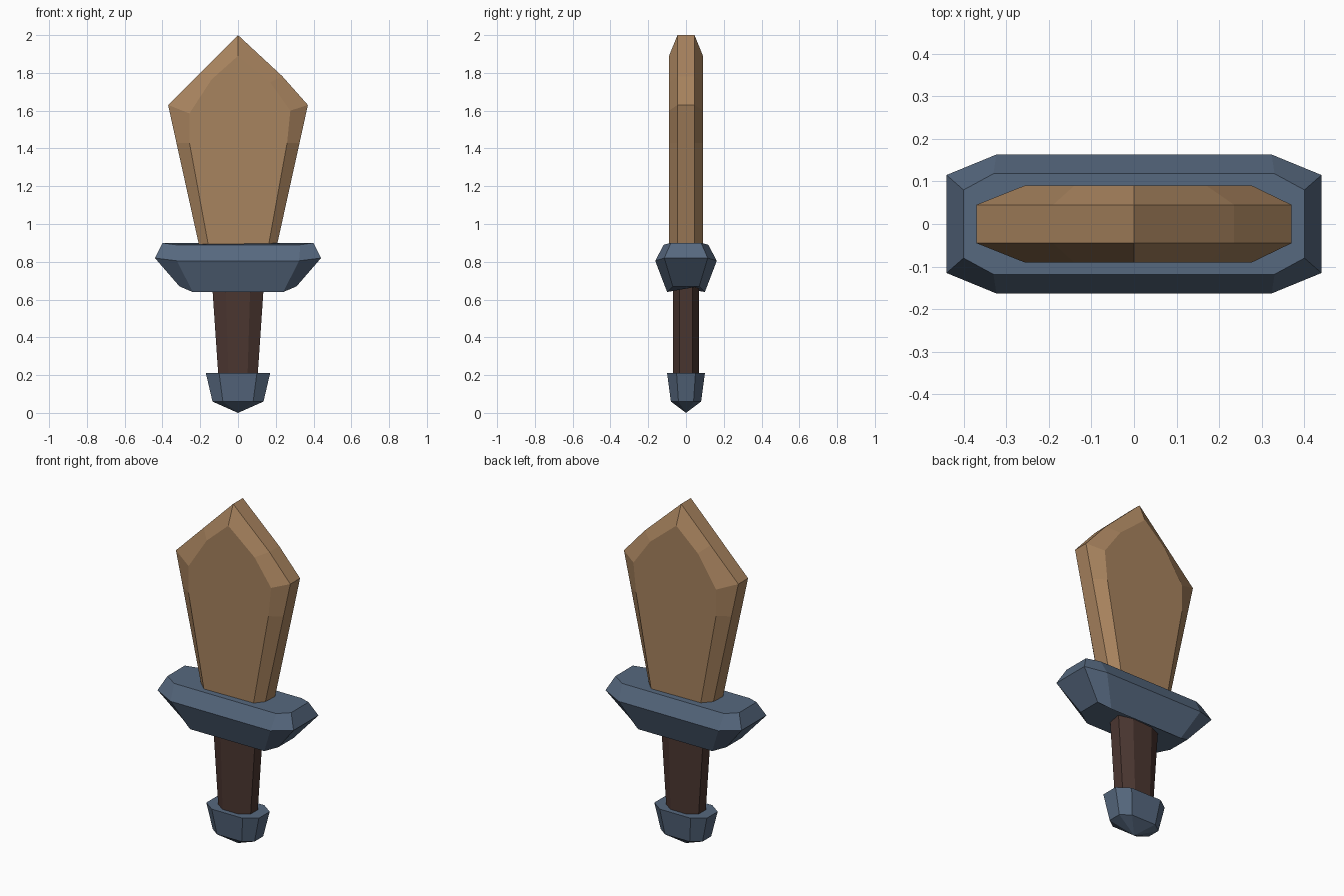
import bpy, bmesh

if "Cube" in bpy.data.objects:
    bpy.data.objects.remove(bpy.data.objects["Cube"])


def material(name, rgb):
    m = bpy.data.materials.new(name)
    m.diffuse_color = (*rgb, 1)
    m.use_nodes = True
    m.node_tree.nodes["Principled BSDF"].inputs["Base Color"].default_value = m.diffuse_color
    return m


wood = material("tan_wood", (0.39, 0.227, 0.112))
slate = material("slate_blue", (0.093, 0.138, 0.21))
leather = material("dark_brown", (0.07, 0.037, 0.03))


def loft(name, rings, mat, apex=None):
    """Skin equal-length rings, capping the ends; apex closes the first ring to a point."""
    bm = bmesh.new()
    loops = [[bm.verts.new(p) for p in ring] for ring in rings]
    n = len(loops[0])
    for a, b in zip(loops, loops[1:]):
        for i in range(n):
            j = (i + 1) % n
            bm.faces.new((a[i], a[j], b[j], b[i]))
    if apex:
        tip = bm.verts.new(apex)
        for i in range(n):
            bm.faces.new((tip, loops[0][(i + 1) % n], loops[0][i]))
    else:
        bm.faces.new(loops[0][::-1])
    bm.faces.new(loops[-1])
    bmesh.ops.recalc_face_normals(bm, faces=bm.faces)
    me = bpy.data.meshes.new(name)
    bm.to_mesh(me)
    bm.free()
    me.materials.append(mat)
    ob = bpy.data.objects.new(name, me)
    bpy.context.collection.objects.link(ob)
    return ob


def octagon(front, end):
    """Chamfered rectangle from a front corner and an end corner, mirrored in x and y."""
    (fx, fy, fz), (ex, ey, ez) = front, end
    q = [(ex, ey, ez), (fx, fy, fz)]
    half = q + [(-x, y, z) for x, y, z in reversed(q)]
    return half + [(-x, -y, z) for x, y, z in half]


# Pommel with a shallow pointed base
loft("pommel", [octagon((0.08, 0.08, 0.06), (0.135, 0.04, 0.06)),
                octagon((0.10, 0.10, 0.21), (0.17, 0.05, 0.21))],
     slate, apex=(0, 0, 0))

# Grip, widening towards the guard
loft("grip", [octagon((0.05, 0.07, 0.18), (0.103, 0.033, 0.18)),
              octagon((0.065, 0.07, 0.68), (0.137, 0.035, 0.68))], leather)

# Crossguard
loft("guard", [octagon((0.24, 0.10, 0.64), (0.31, 0.07, 0.67)),
               octagon((0.323, 0.163, 0.805), (0.44, 0.115, 0.82)),
               octagon((0.33, 0.118, 0.89), (0.40, 0.08, 0.90))], slate)

# Blade: bevelled outline, slightly bulged on the right of the tip
outer = [(0.198, 0.85), (0.326, 1.43), (0.37, 1.63), (0.235, 1.782), (0, 2.0),
         (-0.19, 1.81), (-0.37, 1.63), (-0.326, 1.43), (-0.198, 0.85)]
inner = [(0.155, 0.85), (0.26, 1.43), (0.277, 1.60), (0.17, 1.75), (0, 1.89),
         (-0.14, 1.765), (-0.257, 1.585), (-0.257, 1.43), (-0.15, 0.85)]
loft("blade", [[(x, y, z) for x, z in shape] for shape, y in
               ((inner, -0.09), (outer, -0.045), (outer, 0.045), (inner, 0.09))], wood)
